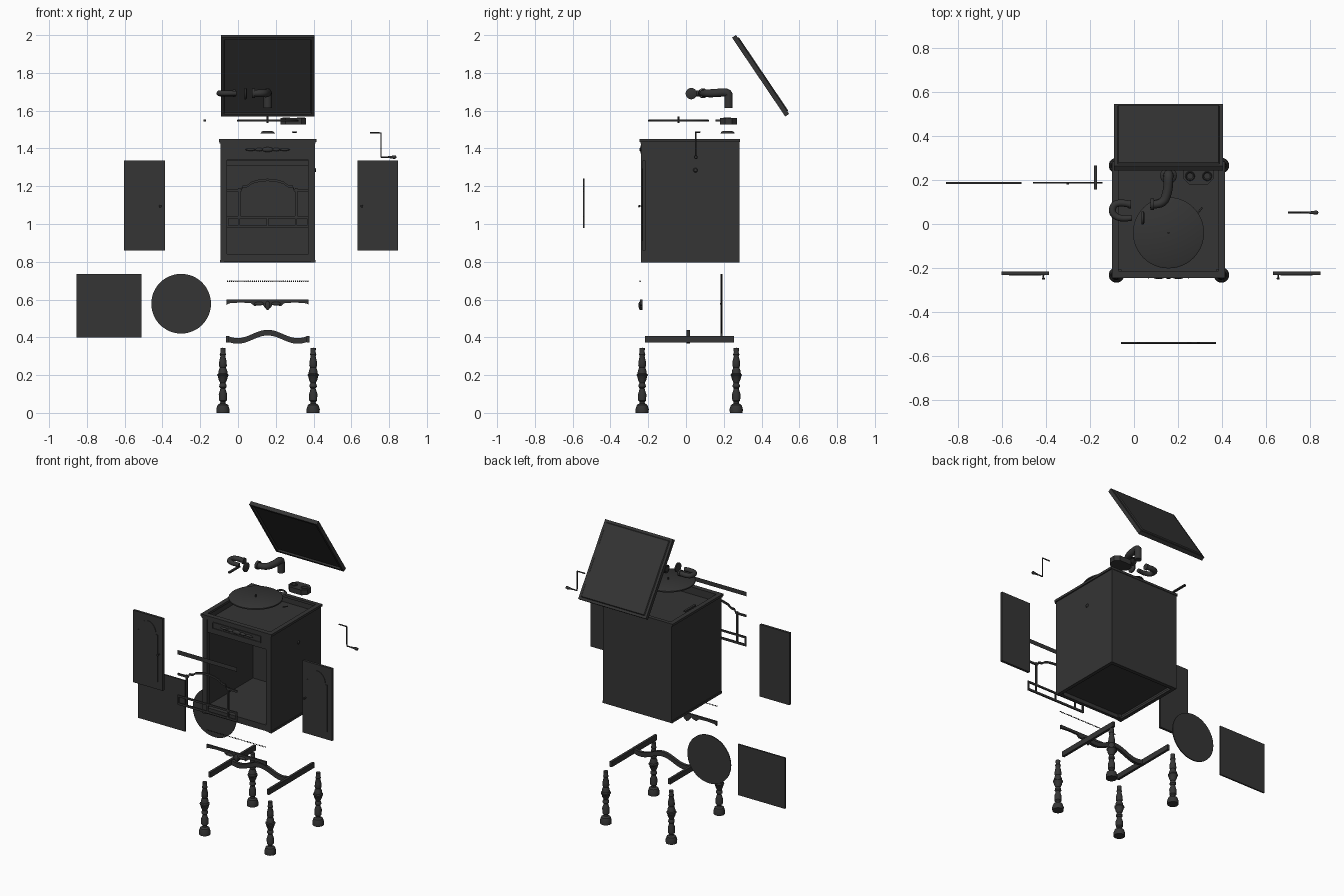
import bpy, bmesh, math
from mathutils import Vector, Matrix

old = bpy.data.objects.get("Cube")
if old:
    bpy.data.objects.remove(old)

mat = bpy.data.materials.new("charcoal")
COLOR = (0.035, 0.035, 0.035, 1)
mat.use_nodes = True
mat.diffuse_color = COLOR
mat.node_tree.nodes["Principled BSDF"].inputs["Base Color"].default_value = COLOR
CX = 0.157  # middle of the cabinet


def finish(name, bm, smooth=False):
    bmesh.ops.recalc_face_normals(bm, faces=bm.faces)
    me = bpy.data.meshes.new(name)
    bm.to_mesh(me)
    bm.free()
    ob = bpy.data.objects.new(name, me)
    bpy.context.collection.objects.link(ob)
    me.materials.append(mat)
    if smooth:
        bpy.ops.object.select_all(action='DESELECT')
        ob.select_set(True)
        bpy.context.view_layer.objects.active = ob
        bpy.ops.object.shade_smooth_by_angle(angle=math.radians(40))
    return ob


def add_box(bm, x, y, z):
    size = (x[1] - x[0], y[1] - y[0], z[1] - z[0])
    mid = Vector((sum(x), sum(y), sum(z))) / 2
    return bmesh.ops.create_cube(bm, size=1, matrix=Matrix.Translation(mid) @ Matrix.Diagonal((*size, 1)))


def boxes(name, *specs):
    bm = bmesh.new()
    for s in specs:
        add_box(bm, *s)
    return finish(name, bm)


def lathe(name, profile, at, axis='Z', steps=24):
    bm = bmesh.new()
    vs = [bm.verts.new((r, 0, h)) for r, h in profile]
    es = [bm.edges.new(p) for p in zip(vs, vs[1:])]
    bmesh.ops.spin(bm, geom=vs + es, axis=(0, 0, 1), cent=(0, 0, 0), angle=math.tau, steps=steps)
    bmesh.ops.remove_doubles(bm, verts=bm.verts, dist=0.0002)
    turn = {'Z': Matrix(), 'X': Matrix.Rotation(math.pi / 2, 4, 'Y'), 'Y': Matrix.Rotation(math.pi / 2, 4, 'X')}[axis]
    bm.transform(Matrix.Translation(at) @ turn)
    return finish(name, bm, True)


def tube(name, points, radius, radii=None, poly=False):
    cu = bpy.data.curves.new(name, 'CURVE')
    cu.dimensions = '3D'
    cu.bevel_depth = radius
    cu.bevel_resolution = 4
    cu.use_fill_caps = True
    sp = cu.splines.new('POLY' if poly else 'NURBS')
    sp.points.add(len(points) - 1)
    for i, p in enumerate(points):
        sp.points[i].co = (*p, 1)
        sp.points[i].radius = radii[i] if radii else 1
    if not poly:
        sp.order_u = 3
        sp.use_endpoint_u = True
    ob = bpy.data.objects.new(name, cu)
    bpy.context.collection.objects.link(ob)
    cu.materials.append(mat)
    return ob


def plate(name, outline, y, thick):
    """Outline in x and z, extruded along y."""
    bm = bmesh.new()
    f = bm.faces.new([bm.verts.new((x, y, z)) for x, z in outline])
    out = bmesh.ops.extrude_face_region(bm, geom=[f])
    bmesh.ops.translate(bm, vec=(0, thick, 0), verts=[v for v in out['geom'] if isinstance(v, bmesh.types.BMVert)])
    return finish(name, bm)


# Cabinet carcass
L, R, F, B = -0.093, 0.407, -0.237, 0.282
boxes("cabinet_sides", ((L, L + 0.015), (F, B), (0.8, 1.435)), ((R - 0.015, R), (F, B), (0.8, 1.435)))
boxes("cabinet_back", ((L, R), (B - 0.015, B), (0.8, 1.435)))
boxes("cabinet_floor", ((L, R), (F + 0.01, B), (0.825, 0.838)))
boxes("motor_board", ((L, R), (F + 0.01, B), (1.385, 1.4)))
boxes("front_posts", ((L, L + 0.035), (F - 0.002, F + 0.03), (0.8, 1.435)),
      ((R - 0.035, R), (F - 0.002, F + 0.03), (0.8, 1.435)))
boxes("bottom_rails", ((L, R), (F, F + 0.02), (0.8, 0.84)), ((L, R), (B - 0.025, B), (0.795, 0.83)),
      ((L - 0.003, L + 0.02), (F, B), (0.795, 0.81)), ((R - 0.02, R + 0.003), (F, B), (0.795, 0.81)))
boxes("frieze", ((L, R), (F, F + 0.02), (1.338, 1.435)))
boxes("top_moulding", ((L - 0.008, R + 0.008), (F - 0.008, F + 0.024), (1.435, 1.45)),
      ((L - 0.008, R + 0.008), (B - 0.022, B + 0.003), (1.435, 1.45)),
      ((L - 0.008, L + 0.022), (F, B), (1.435, 1.45)), ((R - 0.022, R + 0.008), (F, B), (1.435, 1.45)),
      ((L - 0.004, R + 0.004), (F - 0.005, F), (1.425, 1.435)))
boxes("frieze_panel_border", ((-0.02, 0.334), (F - 0.004, F), (1.412, 1.416)),
      ((-0.02, 0.334), (F - 0.004, F), (1.372, 1.376)), ((-0.02, -0.016), (F - 0.004, F), (1.372, 1.416)),
      ((0.33, 0.334), (F - 0.004, F), (1.372, 1.416)))

# Carved ornament on the frieze
bm = bmesh.new()
for dx, rx, rz in ((0, 0.03, 0.013), (0.045, 0.02, 0.009), (-0.045, 0.02, 0.009), (0.09, 0.028, 0.007), (-0.09, 0.028, 0.007)):
    m = Matrix.Translation((CX + dx, F, 1.394)) @ Matrix.Diagonal((rx, 0.01, rz, 1))
    bmesh.ops.create_uvsphere(bm, u_segments=16, v_segments=8, radius=1, matrix=m)
finish("frieze_carving", bm, True)
lathe("crank_escutcheon", [(0, 0.006), (0.008, 0.006), (0.012, 0)], (R, 0.05, 1.285), 'X')

# Lid: raised field outside, recessed field inside
bm = bmesh.new()
add_box(bm, (-0.247, 0.247), (-0.252, 0.252), (-0.015, 0.01))
bm.normal_update()
for sign in (1, -1):
    face = next(f for f in bm.faces if f.normal.z * sign > 0.9)
    bmesh.ops.inset_individual(bm, faces=[face], thickness=0.022, depth=0)
    bmesh.ops.inset_individual(bm, faces=[face], thickness=0.006, depth=0.006 if sign > 0 else -0.01)
bm.transform(Matrix.Translation((CX, 0.397, 1.786)) @ Matrix.Rotation(math.radians(-56), 4, 'X'))
finish("lid", bm)

# Doors with arched panels and knobs
for name, x0, x1, knob in (("right_door", -0.603, -0.387, -0.412), ("left_door", 0.632, 0.848, 0.656)):
    boxes(name, ((x0, x1), (-0.231, -0.215), (0.86, 1.335)))
    a, b, mid = x0 + 0.035, x1 - 0.035, (x0 + x1) / 2
    w = (b - a) / 2 - 0.012
    arch = [(mid + w * math.cos(t * math.pi / 12), 1.22 + 0.075 * math.sin(t * math.pi / 12)) for t in range(13)]
    plate(name + "_panel", [(a, 0.91), (b, 0.91), (b, 1.22)] + arch + [(a, 1.22)], -0.231, -0.003)
    lathe(name + "_knob", [(0, 0.022), (0.006, 0.021), (0.007, 0.016), (0.003, 0.011), (0.004, 0)],
          (knob, -0.231, 1.095), 'Y', 12)

# Fret grille and the flat rail above it
GY = (-0.546, -0.538)
gl, gr = -0.06, 0.374
boxes("grille_bars", ((gl, gr), GY, (0.978, 0.992)), ((gl, gr), GY, (1.03, 1.042)),
      ((0, 0.012), GY, (1.03, 1.19)), ((0.302, 0.314), GY, (1.03, 1.19)),
      *[((x - 0.005, x + 0.005), GY, (0.985, 1.035)) for x in (gl + 0.005, 0.006, CX, 0.308, gr - 0.005)])
half = [(-0.217, 1.185), (-0.14, 1.185), (-0.132, 1.205), (-0.105, 1.208), (-0.085, 1.225), (-0.045, 1.236), (0, 1.24)]
top = half + [(-x, z) for x, z in half[-2::-1]]
plate("grille_arch", [(CX + x, z) for x, z in top] + [(CX + x, z - 0.013) for x, z in reversed(top)], -0.546, 0.008)
boxes("grille_top_rail", ((gl, gr), (-0.543, -0.542), (1.308, 1.336)))

# Loose back panel and speaker disc
boxes("square_panel", ((-0.855, -0.512), (0.182, 0.192), (0.4, 0.735)))
lathe("round_panel", [(0, 0.003), (0.158, 0.003), (0.158, -0.003), (0, -0.003)], (-0.301, 0.187, 0.578), 'Y', 48)
lathe("round_panel_hub", [(0, 0.005), (0.005, 0.005), (0.005, 0)], (-0.301, 0.185, 0.578), 'Y', 12)

# Turntable, spindle and small fittings
lathe("turntable", [(0, 0.006), (0.155, 0.006), (0.162, 0.002), (0.162, -0.006), (0, -0.006)], (CX, -0.04, 1.548), steps=48)
lathe("spindle", [(0, 0.022), (0.005, 0.02), (0.005, -0.013), (0, -0.013)], (CX, -0.04, 1.548), steps=12)
boxes("lid_stay", ((-0.183, -0.169), (0.157, 0.266), (1.543, 1.552)))
tube("brake_lever", [(0.29, 0.05, 1.487), (0.31, 0.075, 1.487)], 0.004, poly=True)
lathe("tonearm_base", [(0.024, 0.012), (0.03, 0.01), (0.038, 0), (0.024, 0), (0.024, 0.012)], (CX, 0.22, 1.48))

# Needle cup box with chamfered ends
bm = bmesh.new()
bx, by, c = 0.068, 0.045, 0.026
shape = [(bx, by - c), (bx - c, by), (c - bx, by), (-bx, by - c), (-bx, c - by), (c - bx, -by), (bx - c, -by), (bx, c - by)]
f = bm.faces.new([bm.verts.new((0.293 + x, 0.225 + y, 1.526)) for x, y in shape])
out = bmesh.ops.extrude_face_region(bm, geom=[f])
bmesh.ops.translate(bm, vec=(0, 0, 0.034), verts=[v for v in out['geom'] if isinstance(v, bmesh.types.BMVert)])
finish("needle_box", bm)
for side, x in (("right", 0.255), ("left", 0.333)):
    lathe(side + "_needle_cup", [(0.014, 0), (0.019, 0.005), (0.022, 0)], (x, 0.218, 1.56), steps=20)

# Tonearm, crook and sound box
tube("tonearm", [(0.075, 0.09, 1.692), (0.13, 0.085, 1.692), (0.155, 0.15, 1.692), (0.157, 0.225, 1.7),
                 (0.157, 0.225, 1.66), (0.157, 0.225, 1.615)], 0.022, [0.8, 0.9, 1, 1, 1, 1])
lathe("tonearm_collar", [(0.021, -0.008), (0.026, -0.008), (0.026, 0.008), (0.021, 0.008)], (0.083, 0.09, 1.692), 'X')
tube("crook", [(-0.02, 0.09, 1.692), (-0.085, 0.105, 1.692), (-0.105, 0.05, 1.692), (-0.06, 0.02, 1.692),
               (-0.01, 0.028, 1.692)], 0.016, [1, 1, 1, 0.9, 0.8])
lathe("crook_collar", [(0, -0.006), (0.02, -0.006), (0.02, 0.006), (0, 0.006)], (-0.02, 0.09, 1.692), 'X')
lathe("sound_box", [(0, 0.007), (0.024, 0.007), (0.03, 0.003), (0.03, -0.005), (0, -0.005)], (0.04, 0.028, 1.69), 'X')

# Winding crank
tube("crank_arm", [(0.70, 0.052, 1.482), (0.755, 0.052, 1.482), (0.757, 0.052, 1.48), (0.757, 0.052, 1.355),
                   (0.76, 0.052, 1.354), (0.80, 0.052, 1.354)], 0.004, poly=True)
lathe("crank_handle", [(0, 0), (0.005, 0), (0.007, 0.02), (0.01, 0.033), (0.007, 0.042), (0, 0.044)],
      (0.795, 0.052, 1.354), 'X', 12)

# Bead strip
bm = bmesh.new()
for i in range(40):
    m = Matrix.Translation((-0.055 + i * 0.0109, -0.243, 0.697))
    bmesh.ops.create_icosphere(bm, subdivisions=1, radius=0.0045, matrix=m)
finish("bead_strip", bm)

# Scalloped apron with carved leaf
half = [(-0.217, 0.572), (-0.205, 0.58), (-0.15, 0.584), (-0.09, 0.582), (-0.07, 0.565), (-0.05, 0.57), (-0.03, 0.582),
        (-0.018, 0.56), (0, 0.545)]
low = half + [(-x, z) for x, z in half[-2::-1]]
plate("apron", [(CX + x, z) for x, z in low] + [(CX + 0.217, 0.6), (CX - 0.217, 0.6)], -0.243, 0.012)
bm = bmesh.new()
for dx, rx, z, rz in ((0, 0.013, 0.568, 0.024), (0.045, 0.025, 0.578, 0.01), (-0.045, 0.025, 0.578, 0.01)):
    m = Matrix.Translation((CX + dx, -0.243, z)) @ Matrix.Diagonal((rx, 0.008, rz, 1))
    bmesh.ops.create_uvsphere(bm, u_segments=12, v_segments=8, radius=1, matrix=m)
finish("apron_carving", bm, True)

# Stretchers
boxes("side_stretchers", ((-0.064, -0.048), (-0.217, 0.255), (0.373, 0.408)), ((0.362, 0.378), (-0.217, 0.255), (0.373, 0.408)))
n = 24
wave = [(-0.05 + 0.414 * i / n, 0.403 - 0.022 * math.cos(math.tau * (i / n * 1.3 - 0.15))) for i in range(n + 1)]
plate("cross_stretcher", [(x, z + 0.015) for x, z in wave] + [(x, z - 0.015) for x, z in reversed(wave)], 0.002, 0.02)

# Turned legs
leg = [(0, 0), (0.034, 0), (0.035, 0.02), (0.028, 0.042), (0.015, 0.05), (0.013, 0.058), (0.021, 0.066), (0.022, 0.1),
       (0.016, 0.118), (0.013, 0.13), (0.02, 0.138), (0.018, 0.15), (0.014, 0.158), (0.022, 0.175), (0.027, 0.195),
       (0.03, 0.198), (0.03, 0.203), (0.024, 0.208), (0.023, 0.222), (0.016, 0.24), (0.021, 0.25), (0.019, 0.275),
       (0.013, 0.3), (0.017, 0.31), (0.013, 0.32), (0.014, 0.343), (0, 0.345)]
for end, y in (("front", -0.232), ("back", 0.266)):
    for side, x in (("right", -0.08), ("left", 0.398)):
        lathe(f"{end}_{side}_leg", leg, (x, y, 0))
